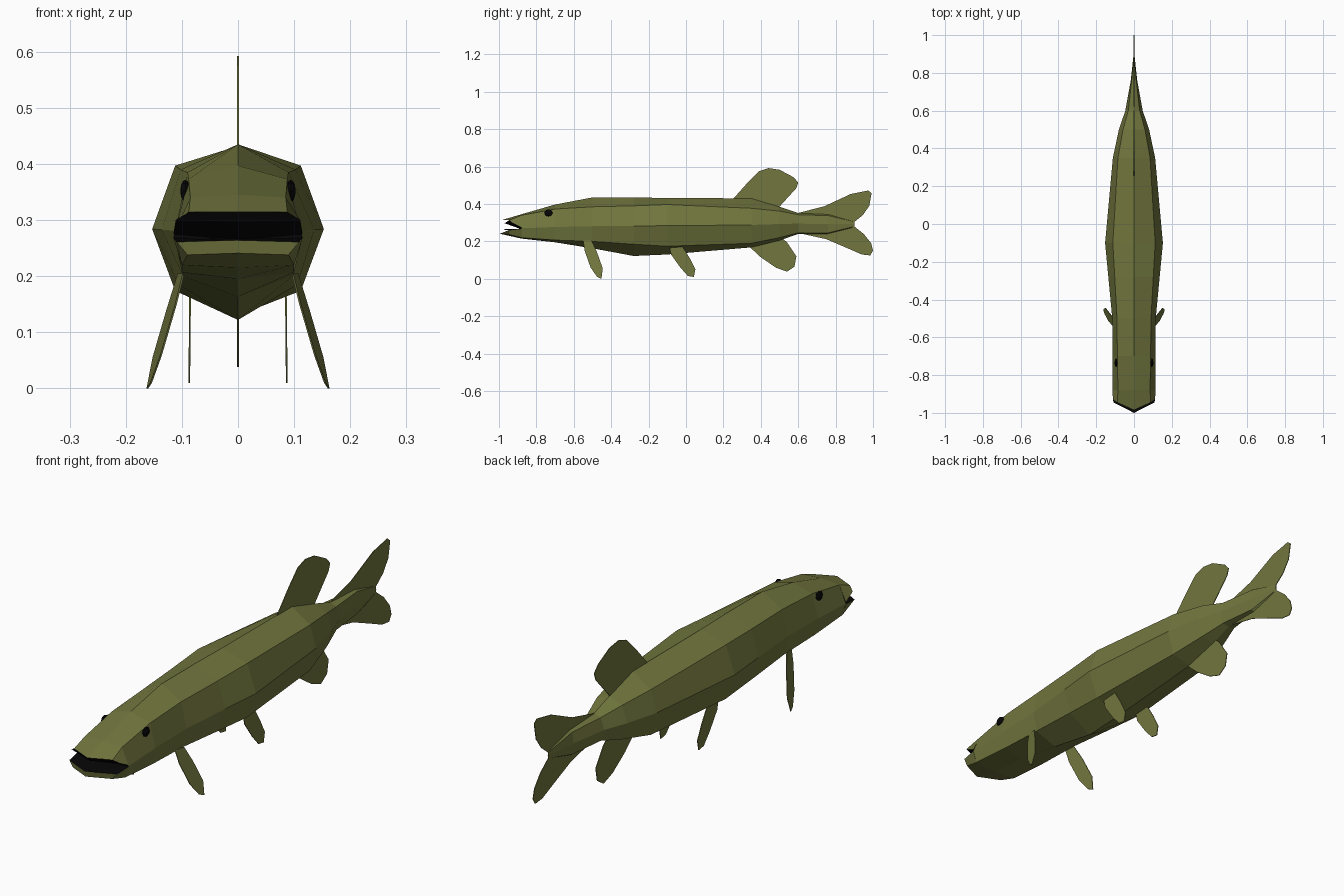
import bpy, bmesh, math
from mathutils import Matrix

if "Cube" in bpy.data.objects:
    bpy.data.objects.remove(bpy.data.objects["Cube"])


def material(name, rgb):
    m = bpy.data.materials.new(name)
    m.diffuse_color = (*rgb, 1)
    m.use_nodes = True
    m.node_tree.nodes["Principled BSDF"].inputs["Base Color"].default_value = m.diffuse_color
    return m


OLIVE = material("olive skin", (0.165, 0.18, 0.047))
BLACK = material("black", (0.002, 0.002, 0.002))


def finish(name, bm):
    bmesh.ops.recalc_face_normals(bm, faces=bm.faces)
    me = bpy.data.meshes.new(name)
    bm.to_mesh(me)
    bm.free()
    me.materials.append(OLIVE)
    me.materials.append(BLACK)
    ob = bpy.data.objects.new(name, me)
    bpy.context.collection.objects.link(ob)
    return ob


def loft(name, halves, black_strips=(), black_caps=()):
    """Each half ring runs from top centre to bottom centre on +x; it is mirrored and skinned."""
    bm = bmesh.new()
    rings = []
    for h in halves:
        pts = list(h) + [(-x, y, z) for x, y, z in reversed(h[1:-1])]
        rings.append([bm.verts.new(p) for p in pts])
    n = len(rings[0])
    for a, b in zip(rings, rings[1:]):
        for i in range(n):
            j = (i + 1) % n
            f = bm.faces.new((a[i], a[j], b[j], b[i]))
            f.material_index = int(min(i, n - 1 - i) in black_strips)
    for k, ring in enumerate((rings[0], rings[-1])):
        f = bm.faces.new(ring)
        f.material_index = int(k in black_caps)
    return finish(name, bm)


def fin(name, outline, side_x, half=0.0015):
    """Thin plate from a (y, z) outline; side_x gives x at each point."""
    bm = bmesh.new()
    a, b = [[bm.verts.new((side_x(y, z) + s * half, y, z)) for y, z in outline]
            for s in (1, -1)]
    bm.faces.new(a)
    bm.faces.new(b[::-1])
    for i in range(len(a)):
        j = (i + 1) % len(a)
        bm.faces.new((a[i], b[i], b[j], a[j]))
    return finish(name, bm)


# Body: y, top z, shoulder x z, flank x z, lower x z, belly z
sections = [
    (-.88, .345, .085, .340, .115, .270, .100, .220, .215),
    (-.70, .397, .088, .373, .113, .277, .100, .207, .195),
    (-.50, .435, .090, .385, .115, .281, .098, .200, .163),
    (-.28, .435, .102, .390, .136, .283, .106, .185, .122),
    (-.10, .432, .112, .397, .153, .284, .112, .174, .130),
    (.35, .430, .085, .377, .112, .288, .085, .190, .168),
    (.50, .385, .058, .362, .080, .293, .055, .220, .205),
    (.60, .352, .030, .342, .046, .295, .030, .246, .240),
    (.76, .345, .012, .338, .017, .292, .012, .246, .240),
    (.90, .310, .001, .305, .002, .292, .001, .280, .275),
]
loft("body", [((0, y, t), (sx, y, sz), (fx, y, fz), (lx, y, lz), (0, y, b))
              for y, t, sx, sz, fx, fz, lx, lz, b in sections], black_caps=(0,))

# Jaws with black mouth lining
loft("upper_jaw", [
    ((0, -.88, .345), (.085, -.88, .34), (.115, -.88, .275), (0, -.88, .265)),
    ((0, -.985, .314), (.088, -.945, .314), (.111, -.93, .300), (0, -.97, .297)),
], black_strips=(2,), black_caps=(0, 1))
loft("lower_jaw", [
    ((0, -.88, .266), (.115, -.88, .268), (.100, -.88, .22), (0, -.88, .215)),
    ((0, -1.0, .264), (.109, -.945, .261), (.090, -.95, .238), (0, -.995, .241)),
], black_strips=(0,), black_caps=(0,))

# Eyes
for s, side in ((1, "right"), (-1, "left")):
    bm = bmesh.new()
    bmesh.ops.create_uvsphere(bm, u_segments=8, v_segments=6, radius=.022)
    bm.transform(Matrix.Translation((s * .094, -.735, .352))
                 @ Matrix.Diagonal((.4, 1, .9, 1))
                 @ Matrix.Rotation(math.pi / 2, 4, 'Y'))
    for f in bm.faces:
        f.material_index = 1
    finish("eye_" + side, bm)

# Centre fins
fin("tail_fin", [(.60, .352), (.74, .388), (.88, .453), (.975, .472), (.992, .458),
                 (.98, .39), (.945, .34), (.885, .292), (.95, .24), (.99, .19),
                 (1.0, .15), (.985, .125), (.94, .13), (.86, .165), (.75, .212),
                 (.60, .245)], lambda y, z: 0)
fin("dorsal_fin", [(.25, .425), (.33, .515), (.39, .575), (.44, .592), (.50, .583),
                   (.575, .543), (.60, .515), (.59, .485), (.49, .375)], lambda y, z: 0)
fin("anal_fin", [(.33, .18), (.40, .115), (.48, .06), (.54, .038), (.58, .065),
                 (.59, .12), (.54, .195), (.50, .23)], lambda y, z: 0)

# Paired fins
pelvic = [(-.09, .175), (-.08, .13), (-.03, .06), (.01, .015), (.042, .01),
          (.05, .05), (.02, .11), (-.02, .175)]
pectoral = [(-.55, .205), (-.542, .15), (-.51, .06), (-.475, .01), (-.452, 0),
            (-.445, .055), (-.475, .14), (-.505, .205)]
for s, side in ((1, "right"), (-1, "left")):
    fin("pelvic_fin_" + side, pelvic, lambda y, z: s * (.087 - .01 * z))
    fin("pectoral_fin_" + side, pectoral,
        lambda y, z: s * (.098 + .22 * (.2 - z) + .2 * (y + .55)))
